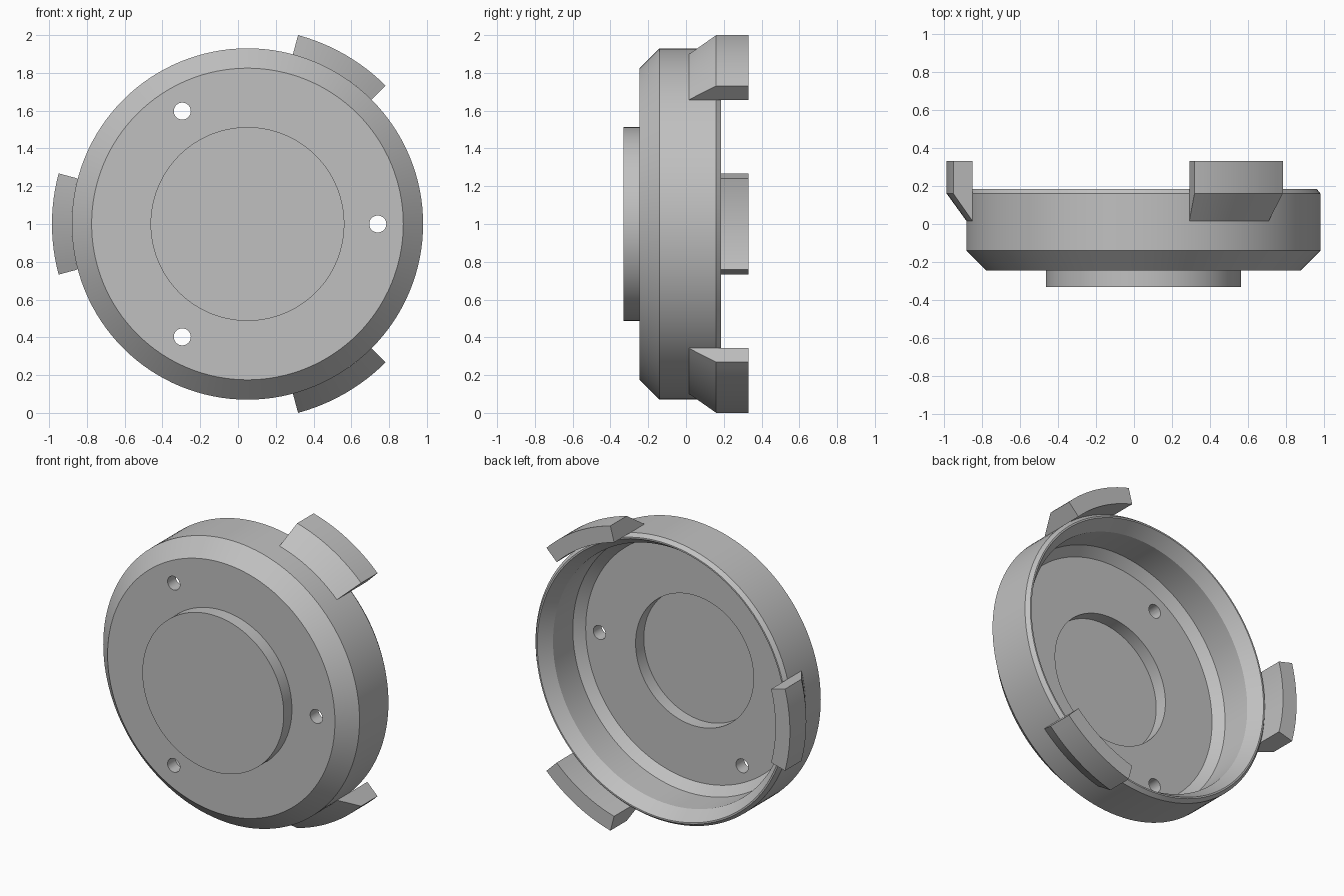
import bpy, bmesh
from math import cos, sin, radians

CX, CZ = 0.05, 1.0      # axis of the cap, which runs along y

if "Cube" in bpy.data.objects:
    bpy.data.objects.remove(bpy.data.objects["Cube"], do_unlink=True)

grey = bpy.data.materials.new("plain_grey")
grey.use_nodes = True
COLOR = (0.53, 0.53, 0.53, 1)
grey.diffuse_color = COLOR
grey.node_tree.nodes["Principled BSDF"].inputs["Base Color"].default_value = COLOR


def lathe(name, profile, start=0, sweep=360, steps=128, cx=CX, cz=CZ):
    """Turn a closed (radius, y) profile about the y direction."""
    bm = bmesh.new()
    full = sweep == 360
    rings = []
    for i in range(steps if full else steps + 1):
        a = radians(start + sweep * i / steps)
        rings.append([bm.verts.new((cx + r * cos(a), y, cz + r * sin(a)))
                      for r, y in profile])
    pairs = list(zip(rings, rings[1:]))
    if full:
        pairs.append((rings[-1], rings[0]))
    n = len(profile)
    for p, q in pairs:
        for j in range(n):
            k = (j + 1) % n
            if profile[j][0] or profile[k][0]:
                bm.faces.new((p[j], p[k], q[k], q[j]))
    if not full:
        bm.faces.new(rings[0])
        bm.faces.new(rings[-1])
    bmesh.ops.remove_doubles(bm, verts=bm.verts, dist=1e-5)
    bmesh.ops.recalc_face_normals(bm, faces=bm.faces)
    mesh = bpy.data.meshes.new(name)
    bm.to_mesh(mesh)
    bm.free()
    mesh.materials.append(grey)
    obj = bpy.data.objects.new(name, mesh)
    bpy.context.collection.objects.link(obj)
    return obj


def activate(obj):
    bpy.ops.object.select_all(action="DESELECT")
    obj.select_set(True)
    bpy.context.view_layer.objects.active = obj


# Hollow cap: front boss, bevelled shoulder, thin rim, even wall inside
cap = lathe("cap_body", [
    (0, -0.33), (0.513, -0.33), (0.513, -0.245), (0.825, -0.245),
    (0.93, -0.14), (0.93, 0.16), (0.91, 0.185), (0.9, 0.185),
    (0.845, 0.1), (0.845, -0.105), (0.79, -0.16), (0.428, -0.16),
    (0.428, -0.245), (0, -0.245)])

# Three screw holes through the face
for angle in (0, 120, 240):
    a = radians(angle)
    cutter = lathe("hole_cutter", [(0, -0.4), (0.045, -0.4), (0.045, 0), (0, 0)],
                   steps=32, cx=CX + 0.69 * cos(a), cz=CZ + 0.69 * sin(a))
    cutter.hide_render = True
    mod = cap.modifiers.new("screw_hole", "BOOLEAN")
    mod.operation = "DIFFERENCE"
    mod.solver = "EXACT"
    mod.object = cutter
    activate(cap)
    bpy.ops.object.modifier_apply(modifier=mod.name)
    bpy.data.objects.remove(cutter, do_unlink=True)

# Three ramped tabs around the rim
parts = [cap]
for label, angle in (("upper", 60), ("side", 180), ("lower", 300)):
    parts.append(lathe(label + "_tab", [
        (0.93, 0.015), (1.035, 0.16), (1.035, 0.33), (0.93, 0.33)],
        start=angle - 15, sweep=30, steps=12))

for part in parts:
    activate(part)
    bpy.ops.object.shade_smooth_by_angle(angle=radians(25))
